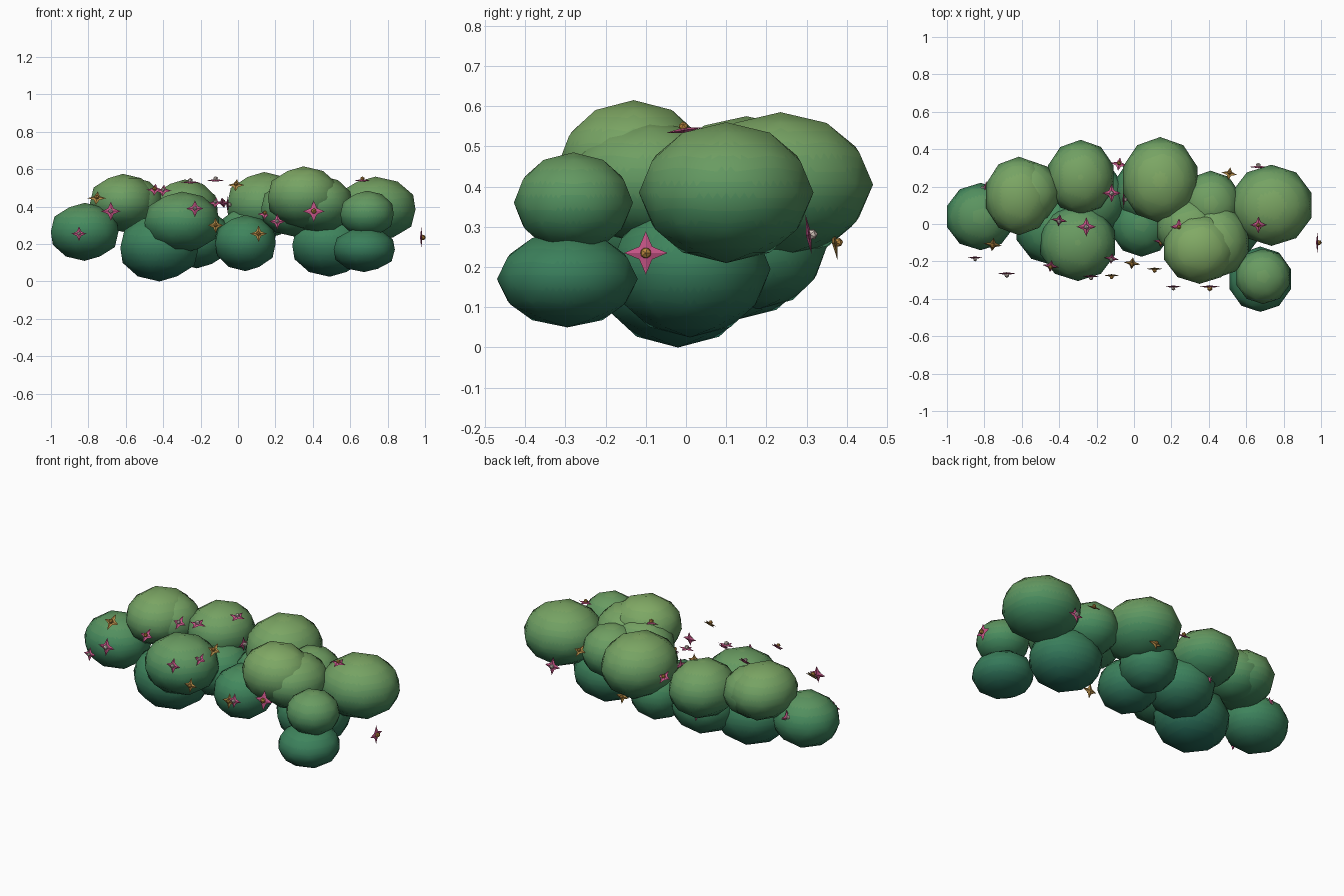
import bpy, bmesh, math
from mathutils import Vector, Matrix

if "Cube" in bpy.data.objects:
    bpy.data.objects.remove(bpy.data.objects["Cube"])

def material(name, c):
    m = bpy.data.materials.new(name)
    m.diffuse_color = (*c, 1)
    m.use_nodes = True
    m.node_tree.nodes["Principled BSDF"].inputs["Base Color"].default_value = m.diffuse_color
    return m

# Leaf colours from dark teal (low) to yellow green (high)
STOPS = [(0.017, 0.13, 0.09), (0.055, 0.25, 0.11), (0.22, 0.40, 0.13)]
LEVELS = 18
def ramp(t):
    i = min(int(t * 2), 1)
    f = t * 2 - i
    return [a + (b - a) * f for a, b in zip(STOPS[i], STOPS[i + 1])]
leaf_mats = [material(f"leaf_{i}", ramp(i / (LEVELS - 1))) for i in range(LEVELS)]
pink = material("pink_petal", (0.56, 0.09, 0.24))
yellow = material("yellow_petal", (0.42, 0.24, 0.06))
white_core = material("pale_core", (0.65, 0.55, 0.50))
orange_core = material("orange_core", (0.50, 0.25, 0.05))

# Foliage clumps: centre x, y, z, then radii x, y, z
CLUMPS = [
    (-.82, .04, .265, .19, .18, .155), (-.615, .15, .42, .185, .21, .155),
    (-.56, .17, .41, .165, .17, .145),
    (-.285, .25, .385, .185, .20, .16), (-.30, -.10, .315, .21, .205, .165),
    (-.42, -.02, .18, .22, .205, .18), (-.22, .13, .23, .19, .19, .16),
    (.04, .0, .205, .17, .175, .15), (.05, .18, .25, .16, .17, .155),
    (.14, .235, .405, .21, .23, .18), (.35, -.13, .45, .20, .19, .165),
    (.44, -.09, .41, .18, .20, .155), (.30, -.02, .39, .185, .17, .15),
    (.41, .11, .37, .165, .175, .15),
    (.735, .10, .385, .225, .217, .175), (.69, -.28, .36, .15, .148, .125),
    (.675, -.295, .17, .172, .175, .12), (.49, .01, .195, .21, .20, .17),
]

def clump(name, x, y, z, rx, ry, rz):
    bm = bmesh.new()
    bmesh.ops.create_icosphere(bm, subdivisions=2, radius=1)
    # flat subdivision keeps the coarse outline but gives a finer colour gradient
    bmesh.ops.subdivide_edges(bm, edges=bm.edges[:], cuts=5, use_grid_fill=True)
    bmesh.ops.scale(bm, vec=(rx, ry, rz), verts=bm.verts)
    me = bpy.data.meshes.new(name)
    for m in leaf_mats:
        me.materials.append(m)
    for f in bm.faces:
        f.smooth = True
        t = (f.calc_center_median().z + z - 0.03) / 0.56
        f.material_index = max(0, min(LEVELS - 1, round(t * (LEVELS - 1))))
    bm.to_mesh(me)
    bm.free()
    me.normals_split_custom_set_from_vertices(
        [Vector((v.co.x / rx**2, v.co.y / ry**2, v.co.z / rz**2)).normalized() for v in me.vertices])
    ob = bpy.data.objects.new(name, me)
    ob.location = (x, y, z)
    bpy.context.collection.objects.link(ob)

for i, c in enumerate(CLUMPS):
    clump(f"foliage_clump_{i + 1}", *c)

# Blossom directions: front, back, right, left, up, tilted up to the front or back
FACING = {"F": (0, -1, .15), "B": (0, 1, .15), "R": (1, 0, 0), "L": (-1, .3, .2),
          "U": (0, -.15, 1), "T": (-.1, -.7, .7), "K": (.1, .6, .8)}

def flower(name, x, y, z, r, way, petal, core):
    bm = bmesh.new()
    # four-pointed star, slightly domed on both sides
    ring = []
    for k in range(8):
        a = k * math.pi / 4
        rad = r if k % 2 == 0 else r * 0.42
        ring.append(bm.verts.new((rad * math.cos(a), rad * math.sin(a), 0)))
    for h in (0.007, -0.007):
        apex = bm.verts.new((0, 0, h))
        for k in range(8):
            tri = (ring[k], ring[(k + 1) % 8], apex)
            bm.faces.new(tri if h > 0 else tri[::-1])
    n = len(bm.faces)
    # round core
    bmesh.ops.create_icosphere(bm, subdivisions=1, radius=r * 0.28, matrix=Matrix.Translation((0, 0, 0.009)))
    bm.faces.ensure_lookup_table()
    for f in bm.faces[n:]:
        f.material_index = 1
    me = bpy.data.meshes.new(name)
    me.materials.append(petal)
    me.materials.append(core)
    bm.to_mesh(me)
    bm.free()
    ob = bpy.data.objects.new(name, me)
    ob.location = (x, y, z)
    ob.rotation_mode = 'QUATERNION'
    ob.rotation_quaternion = Vector(FACING[way]).to_track_quat('Z', 'Y')
    bpy.context.collection.objects.link(ob)

# Blossoms: x, y, z, radius, direction, by colour group
GROUPS = {
    "pink_pale_blossom": (pink, white_core, [
        (-.85, -.18, .255, .04, "F"), (-.40, .02, .485, .045, "T"), (-.255, -.015, .53, .052, "U"),
        (-.23, -.28, .39, .045, "F"), (-.12, .165, .54, .05, "U"), (.21, -.335, .32, .043, "F"),
        (.665, .305, .28, .05, "B"), (-.12, -.185, .42, .04, "T"), (-.055, .13, .41, .045, "R"),
        (-.80, .19, .325, .042, "L"), (-.68, -.265, .375, .052, "F"), (-.28, .30, .25, .045, "B")]),
    "pink_gold_blossom": (pink, orange_core, [
        (-.445, -.225, .49, .045, "T"), (-.08, .32, .42, .045, "K"), (.405, -.335, .375, .057, "F"),
        (.665, -.005, .54, .045, "U"), (.98, -.10, .235, .054, "R"), (.145, -.095, .36, .042, "T"),
        (.24, -.015, .53, .045, "U")]),
    "yellow_blossom": (yellow, orange_core, [
        (-.755, -.11, .445, .05, "T"), (-.12, -.275, .30, .042, "F"), (-.01, -.21, .515, .045, "T"),
        (.11, -.24, .255, .045, "F"), (.51, .27, .40, .042, "K"), (.16, .37, .26, .042, "B")]),
}
for name, (petal, core, spots) in GROUPS.items():
    for i, spot in enumerate(spots):
        flower(f"{name}_{i + 1}", *spot, petal, core)
